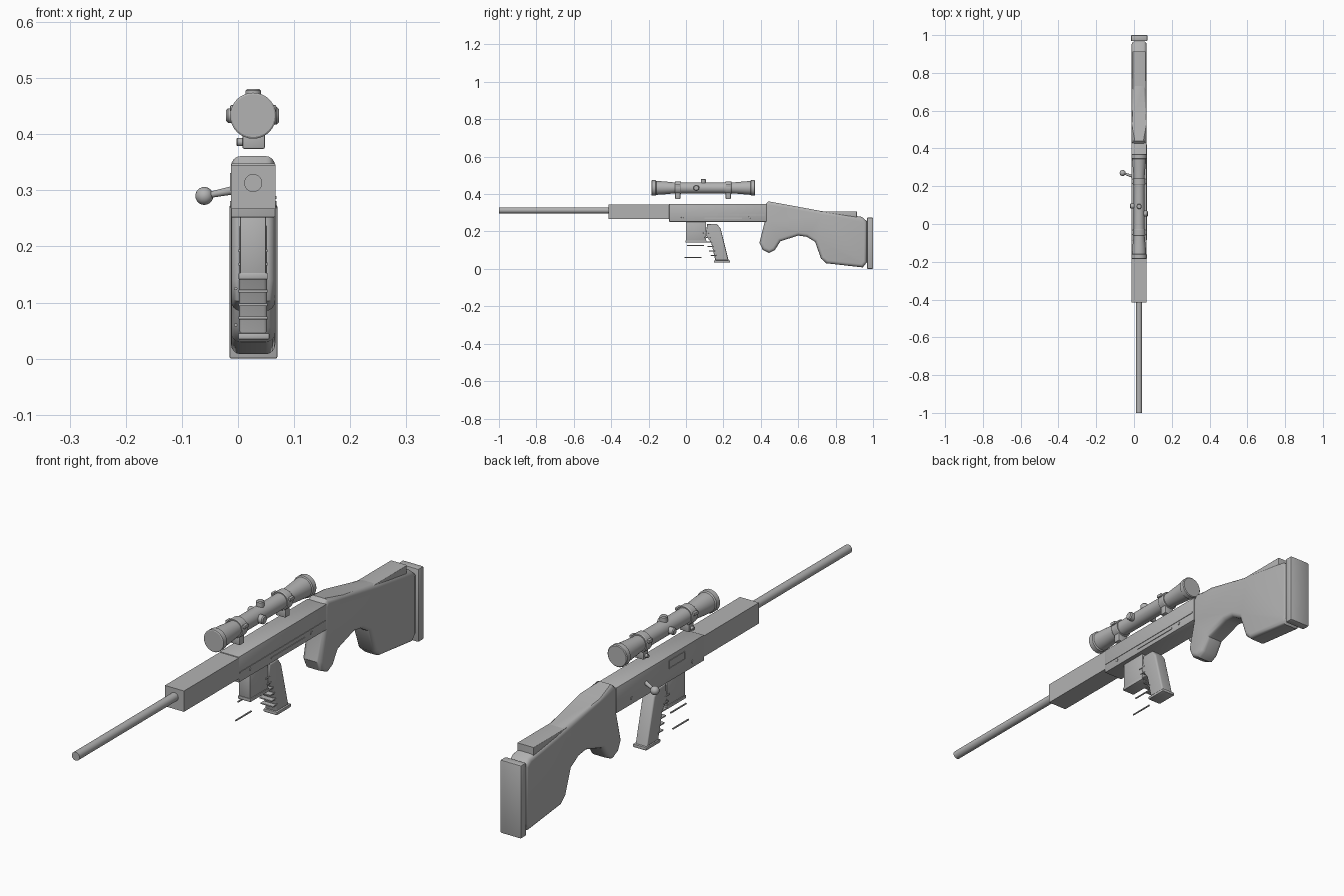
import bpy, bmesh, math
from mathutils import Vector

if "Cube" in bpy.data.objects:
    bpy.data.objects.remove(bpy.data.objects["Cube"], do_unlink=True)

CX = 0.027      # centre plane of the whole body
SCOPE_Z = 0.433  # optical axis height

grey = bpy.data.materials.new("plain grey")
grey.use_nodes = True
colour = (0.45, 0.45, 0.45, 1)
grey.diffuse_color = colour
grey.node_tree.nodes["Principled BSDF"].inputs["Base Color"].default_value = colour


def finish(name, bm):
    bmesh.ops.recalc_face_normals(bm, faces=bm.faces)
    mesh = bpy.data.meshes.new(name)
    bm.to_mesh(mesh)
    bm.free()
    mesh.materials.append(grey)
    mesh.shade_smooth()
    mesh.set_sharp_from_angle(angle=math.radians(32))
    obj = bpy.data.objects.new(name, mesh)
    bpy.context.scene.collection.objects.link(obj)
    return obj


def box(name, x, y, z, bevel=0):
    """Box from (low, high) ranges, with optional rounded edges."""
    bm = bmesh.new()
    bmesh.ops.create_cube(bm, size=1)
    for v in bm.verts:
        v.co = [sum(r) / 2 + c * (r[1] - r[0]) for r, c in zip((x, y, z), v.co)]
    if bevel:
        bmesh.ops.bevel(bm, geom=bm.edges[:], offset=bevel, segments=2,
                        profile=0.5, affect='EDGES')
    return finish(name, bm)


def lathe(name, start, direction, profile, sides=32):
    """Turn a (distance, radius) profile around an axis."""
    bm = bmesh.new()
    turn = Vector(direction).to_track_quat('Z', 'Y')
    rings = []
    for d, r in profile:
        rings.append([bm.verts.new(Vector(start) + turn @ Vector(
            (r * math.cos(a), r * math.sin(a), d)))
            for a in (math.tau * i / sides for i in range(sides))])
    for a, b in zip(rings, rings[1:]):
        for i in range(sides):
            j = (i + 1) % sides
            bm.faces.new((a[i], a[j], b[j], b[i]))
    bm.faces.new(rings[0])
    bm.faces.new(rings[-1])
    return finish(name, bm)


def knob(name, start, direction, length, radius):
    e = min(length, radius) * 0.25
    return lathe(name, start, direction,
                 [(0, radius), (length - e, radius), (length, radius - e)], 20)


def slab(name, outline, half_width, bevel):
    """Side outline (y, z) extruded across x, with rounded rims."""
    bm = bmesh.new()
    face = bm.faces.new([bm.verts.new((CX - half_width, y, z)) for y, z in outline])
    out = bmesh.ops.extrude_face_region(bm, geom=[face])
    for v in out["geom"]:
        if isinstance(v, bmesh.types.BMVert):
            v.co.x = CX + half_width
    rims = [e for e in bm.edges if abs(e.verts[0].co.x - e.verts[1].co.x) < 1e-5]
    bmesh.ops.bevel(bm, geom=rims, offset=bevel, segments=4, profile=0.5,
                    affect='EDGES', clamp_overlap=False)
    return finish(name, bm)


# Barrel, forend and receiver
lathe("barrel", (CX, -1, 0.313), (0, 1, 0), [(0, 0.016), (0.62, 0.016)])
WIDTH = (-0.0125, 0.0665)
box("forend", WIDTH, (-0.415, -0.09), (0.267, 0.345))
box("receiver", WIDTH, (-0.09, 0.43), (0.252, 0.348), 0.002)
box("receiver_side_rail", (0.066, 0.0685), (-0.085, 0.42), (0.285, 0.29))
box("receiver_side_slot", (0.066, 0.069), (0.1, 0.3), (0.268, 0.274))
for y in (-0.02, 0.34):
    for x, side in ((WIDTH[0], -1), (WIDTH[1], 1)):
        knob("receiver_pin", (x, y, 0.275), (side, 0, 0), 0.002, 0.006)

# Ejection port frame on the right side
for z in (0.3, 0.328):
    box("port_frame_long", (-0.0145, -0.012), (0.025, 0.118), (z, z + 0.003))
for y in (0.025, 0.115):
    box("port_frame_short", (-0.0145, -0.012), (y, y + 0.003), (0.3, 0.331))

# Bolt handle with ball
handle_start, ball = Vector((0, 0.25, 0.302)), Vector((-0.06, 0.27, 0.29))
reach = ball - handle_start
lathe("bolt_handle", handle_start, reach, [(0, 0.008), (reach.length, 0.005)], 16)
bm = bmesh.new()
bmesh.ops.create_uvsphere(bm, u_segments=20, v_segments=12, radius=0.016)
bmesh.ops.translate(bm, verts=bm.verts, vec=ball)
finish("bolt_ball", bm)

# Stock, cheek rest and butt pad
slab("stock", [
    (0.42, 0.25), (0.42, 0.342), (0.44, 0.361), (0.53, 0.345), (0.735, 0.307),
    (0.94, 0.278), (0.967, 0.255), (0.967, 0.035), (0.945, 0.008),
    (0.75, 0.03), (0.722, 0.055), (0.69, 0.145), (0.645, 0.172), (0.6, 0.178),
    (0.505, 0.148), (0.475, 0.1), (0.445, 0.085), (0.41, 0.102), (0.393, 0.14),
], 0.0395, 0.017)
slab("cheek_rest", [(0.7, 0.275), (0.7, 0.308), (0.914, 0.308), (0.914, 0.275)],
     0.034, 0.003)
box("butt_pad", (-0.0155, 0.0705), (0.968, 1.0), (0, 0.274), 0.004)

# Magazine with floor plate and loose thin rods below
box("magazine", (0.004, 0.05), (0, 0.108), (0.15, 0.256), 0.002)
box("magazine_floor", (0.001, 0.053), (-0.002, 0.11), (0.141, 0.153), 0.002)
for y, z in ((0.005, 0.125), (-0.008, 0.06)):
    lathe("thin_rod", (-0.004, y, z), (0, 1, 0), [(0, 0.003), (0.092, 0.003)], 8)

# Pistol grip with finger ridges
slab("grip", [(0.105, 0.18), (0.113, 0.24), (0.165, 0.24), (0.185, 0.215),
              (0.228, 0.045), (0.157, 0.045), (0.135, 0.14)], 0.025, 0.007)
box("grip_base", (0, 0.056), (0.15, 0.236), (0.034, 0.046), 0.003)
for i in range(6):
    z = 0.07 + i * 0.024
    y = 0.15 - i * 0.008
    box("grip_ridge", (0.001, 0.053), (y - 0.018, y + 0.012), (z, z + 0.005), 0.001)

# Scope tube with flared ends
lathe("scope", (CX, 0, SCOPE_Z), (0, 1, 0), [
    (-0.184, 0.038), (-0.182, 0.041), (-0.162, 0.041), (-0.158, 0.037),
    (-0.12, 0.035), (-0.06, 0.029), (0.25, 0.029), (0.33, 0.036),
    (0.345, 0.037), (0.348, 0.041), (0.367, 0.041), (0.37, 0.038)])

# Scope rings, feet and clamp screws
for y in (-0.06, 0.21):
    lathe("scope_ring", (CX, y, SCOPE_Z), (0, 1, 0),
          [(0, 0.033), (0.003, 0.035), (0.029, 0.035), (0.032, 0.033)])
    box("ring_foot", (0.008, 0.048), (y + 0.002, y + 0.03), (0.374, 0.41), 0.003)
    knob("clamp_screw", (0.01, y + 0.016, 0.386), (-1, 0, 0), 0.013, 0.007)
    for side in (-1, 1):
        box("ring_lug", sorted((CX + side * 0.03, CX + side * 0.041)),
            (y + 0.004, y + 0.028), (0.44, 0.452), 0.002)

# Adjustment turrets
knob("top_turret", (CX, 0.093, SCOPE_Z), (0, 0, 1), 0.048, 0.014)
knob("left_turret", (CX, 0.055, SCOPE_Z), (1, 0, 0), 0.046, 0.016)
knob("right_turret", (CX, 0.095, SCOPE_Z), (-1, 0, 0), 0.048, 0.013)
